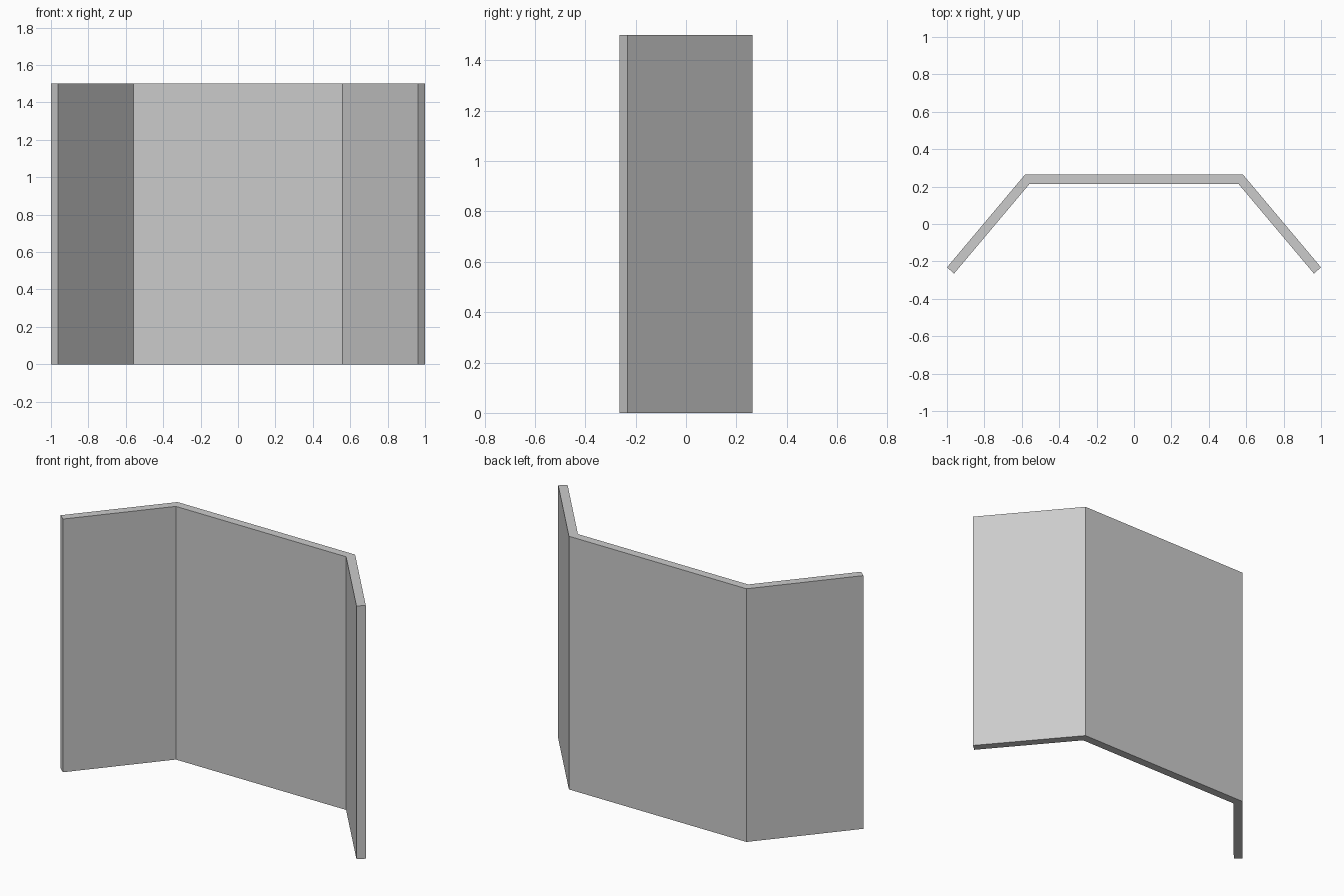
import bpy
import bmesh

cube = bpy.data.objects.get("Cube")
if cube:
    bpy.data.objects.remove(cube, do_unlink=True)

HEIGHT = 1.5

# Plain grey board
grey = bpy.data.materials.new("board_grey")
grey.use_nodes = True
colour = (0.6, 0.6, 0.6, 1)
grey.diffuse_color = colour
grey.node_tree.nodes["Principled BSDF"].inputs["Base Color"].default_value = colour

# Half of the plan outline: outer tip, outer fold, inner fold, inner tip
outer = [(1.0, -0.232), (0.582, 0.265)]
inner = [(0.558, 0.215), (0.962, -0.265)]


def mirrored(points):
    return [(-x, y) for x, y in reversed(points)]


# Folding screen: one centre panel with two angled wings, extruded upward
outline = outer + mirrored(outer) + mirrored(inner) + inner
bm = bmesh.new()
base = bm.faces.new([bm.verts.new((x, y, 0)) for x, y in outline])
raised = bmesh.ops.extrude_face_region(bm, geom=[base])["geom"]
bmesh.ops.translate(bm, vec=(0, 0, HEIGHT),
                    verts=[g for g in raised if isinstance(g, bmesh.types.BMVert)])
bmesh.ops.recalc_face_normals(bm, faces=bm.faces)

mesh = bpy.data.meshes.new("folding_screen")
bm.to_mesh(mesh)
bm.free()
mesh.materials.append(grey)
screen = bpy.data.objects.new("folding_screen", mesh)
bpy.context.collection.objects.link(screen)
